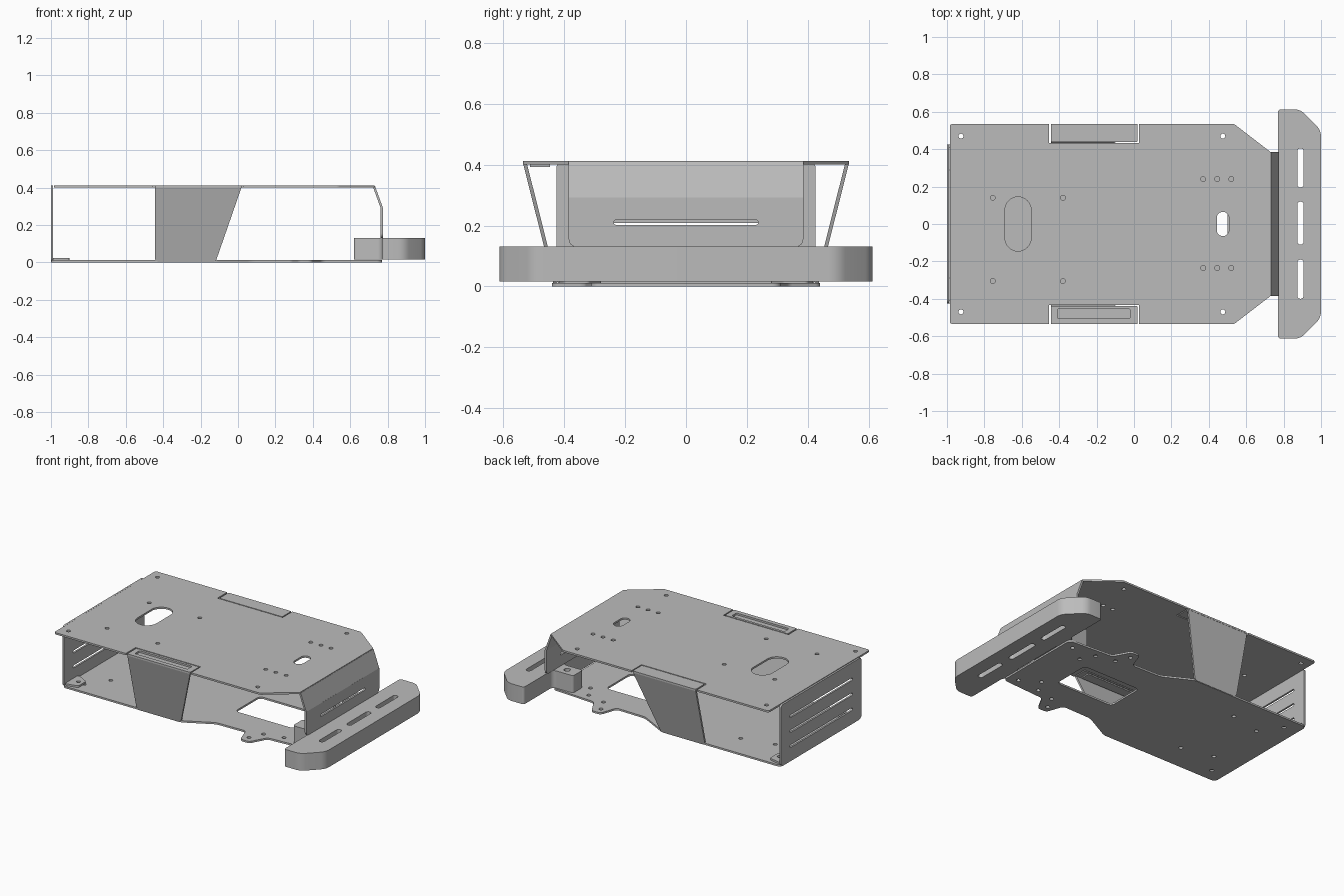
import bpy
import bmesh
from math import sin
from mathutils import Vector, Matrix

cube = bpy.data.objects.get("Cube")
if cube:
    bpy.data.objects.remove(cube, do_unlink=True)

steel = bpy.data.materials.new("grey_steel")
steel.use_nodes = True
GREY = (0.5, 0.5, 0.5, 1)
steel.diffuse_color = GREY
steel.node_tree.nodes["Principled BSDF"].inputs["Base Color"].default_value = GREY

T = 0.012  # sheet thickness
X, Y, Z = Vector((1, 0, 0)), Vector((0, 1, 0)), Vector((0, 0, 1))
parts = []


def rounded(points, radius=0.0, steps=6):
    """Closed outline with circular corners; a third value overrides the radius."""
    out = []
    n = len(points)
    for i, p in enumerate(points):
        r = p[2] if len(p) > 2 else radius
        c = Vector(p[:2])
        a = Vector(points[i - 1][:2]) - c
        b = Vector(points[(i + 1) % n][:2]) - c
        half = a.angle(b) / 2
        w = sin(half)
        d = min(r * (1 - w * w) ** 0.5 / w, a.length / 2, b.length / 2)
        if d < 1e-5:
            out.append(c)
            continue
        start, end = c + a.normalized() * d, c + b.normalized() * d
        for k in range(steps + 1):
            t = k / steps
            f, g, h = (1 - t) ** 2, 2 * w * t * (1 - t), t * t
            q = (start * f + c * g + end * h) / (f + g + h)
            if not out or (q - out[-1]).length > 1e-5:
                out.append(q)
    if (out[0] - out[-1]).length < 1e-5:
        out.pop()
    return out


def box(x0, x1, y0, y1, r=0.0):
    return rounded([(x0, y0), (x1, y0), (x1, y1), (x0, y1)], r)


def slot(cx, cy, lx, ly):
    return box(cx - lx / 2, cx + lx / 2, cy - ly / 2, cy + ly / 2, min(lx, ly) / 2)


def hole(cx, cy, d=0.026):
    return slot(cx, cy, d, d)


def sheet(name, outline, holes=(), origin=(0, 0, 0), u=X, v=Y, t=T):
    """Extruded plate with cut-outs, centred on the plane through origin."""
    curve = bpy.data.curves.new(name, 'CURVE')
    curve.dimensions = '2D'
    curve.fill_mode = 'BOTH'
    curve.extrude = t / 2
    for loop in (outline, *holes):
        s = curve.splines.new('POLY')
        s.points.add(len(loop) - 1)
        for pt, q in zip(s.points, loop):
            pt.co = (q[0], q[1], 0, 1)
        s.use_cyclic_u = True
    temp = bpy.data.objects.new(name + "_outline", curve)
    bpy.context.collection.objects.link(temp)
    bpy.context.view_layer.update()
    deps = bpy.context.evaluated_depsgraph_get()
    mesh = bpy.data.meshes.new_from_object(temp.evaluated_get(deps))
    bpy.data.objects.remove(temp, do_unlink=True)
    bpy.data.curves.remove(curve)
    m = Matrix((u, v, u.cross(v))).transposed().to_4x4()
    m.translation = origin
    mesh.transform(m)
    bm = bmesh.new()
    bm.from_mesh(mesh)
    bmesh.ops.remove_doubles(bm, verts=bm.verts, dist=1e-5)
    bmesh.ops.recalc_face_normals(bm, faces=bm.faces)
    bm.to_mesh(mesh)
    bm.free()
    mesh.materials.clear()
    mesh.materials.append(steel)
    obj = bpy.data.objects.new(name, mesh)
    bpy.context.collection.objects.link(obj)
    parts.append(obj)
    return obj


def mirrored(half):
    """Complete a +y half outline with its -y reflection."""
    return half + [(p[0], -p[1], *p[2:]) for p in reversed(half)]


# Top plate with notches for the side brackets
top_half = [(-0.985, 0.535, 0.015), (-0.455, 0.535), (-0.455, 0.432), (0.027, 0.432),
            (0.027, 0.535), (0.535, 0.535, 0.03), (0.73, 0.385)]
top_holes = [slot(-0.62, 0.0, 0.14, 0.29), slot(0.475, 0.0, 0.065, 0.13)]
for y in (0.47, -0.47):
    top_holes += [hole(-0.925, y), hole(0.475, y)]
for y in (0.14, -0.305):
    top_holes += [hole(-0.755, y), hole(-0.38, y)]
for x in (0.37, 0.445, 0.52):
    top_holes += [hole(x, 0.24), hole(x, -0.235)]
TOP = 0.406
sheet("top_plate", rounded(mirrored(top_half)[::-1]), top_holes, (0, 0, TOP))

# Bent apron at the bumper end: sloping strip, then a slotted upright
bend = Vector((0.769, 0, 0.29))
slope = Vector((0.727, 0, TOP)) - bend
sheet("apron_slope", box(-0.385, 0.385, 0, slope.length), (), bend, Y, slope.normalized())
apron = rounded([(-0.385, 0.13, 0.025), (0.385, 0.13, 0.025), (0.385, 0.292), (-0.385, 0.292)])
sheet("apron_upright", apron, [slot(0, 0.21, 0.475, 0.016)], (0.769, 0, 0), Y, Z)

# Bottom plate with waist, ears and a central window
bottom_half = [(-1.0, 0.43, 0.03), (-0.12, 0.43, 0.08), (0.07, 0.33, 0.1), (0.285, 0.325, 0.03),
               (0.325, 0.44, 0.03), (0.39, 0.44, 0.03), (0.45, 0.33, 0.04), (0.77, 0.31, 0.03)]
bottom_holes = [box(0.07, 0.5, -0.13, 0.13, 0.03)]
for s in (1, -1):
    for x, y in ((-0.9, 0.34), (-0.8, 0.2), (-0.58, 0.25), (0.355, 0.39),
                 (0.4, 0.3), (0.53, 0.27), (0.58, 0.18), (0.7, 0.255)):
        bottom_holes.append(hole(x, s * y))
sheet("bottom_plate", rounded(mirrored(bottom_half)[::-1]), bottom_holes, (0, 0, T / 2))

# Slotted end wall and its folded corner tabs
wall_slots = [slot(0, z, 0.66, 0.018) for z in (0.1, 0.2, 0.3)]
sheet("end_wall", box(-0.425, 0.425, 0.004, 0.41, 0.02), wall_slots, (-0.994, 0, 0), Y, Z)
for s, side in ((1, "back"), (-1, "front")):
    tab = [(-0.99, s * 0.27), (-0.9, s * 0.32), (-0.9, s * 0.4), (-0.99, s * 0.42)]
    sheet(side + "_corner_tab", rounded(tab, 0.015), [hole(-0.935, s * 0.35)], (0, 0, T * 1.5))

# Side brackets: flap flush with the top plate and a leaning tapered web
for s, side in ((1, "back"), (-1, "front")):
    foot = Vector((0, s * 0.428, 0.003))
    lean = Vector((0, s * 0.529, TOP)) - foot
    web = [(-0.445, 0, 0.025), (-0.12, 0, 0.025), (0.02, lean.length), (-0.445, lean.length)]
    sheet(side + "_bracket_web", rounded(web), (), foot, X, lean.normalized())
    y0, y1 = sorted((s * 0.439, s * 0.535))
    cut = [box(-0.41, -0.02, -0.505, -0.455, 0.008)] if s < 0 else []
    sheet(side + "_bracket_flap", box(-0.445, 0.02, y0, y1, 0.006), cut, (0, 0, TOP))
sheet("front_flap_backing", box(-0.415, -0.015, -0.512, -0.447), (), (0, 0, 0.396), t=0.008)

# Bumper with chamfered ends, three slots and two mounting lugs
bumper_half = [(0.62, 0.205, 0.015), (0.62, 0.307, 0.015), (0.77, 0.307, 0.03),
               (0.77, 0.613, 0.015), (0.89, 0.613, 0.08), (1.0, 0.5, 0.08)]
bumper_half.insert(0, (0.77, 0.205, 0.03))
bumper_holes = [slot(0.89, 0.3, 0.034, 0.21), slot(0.89, 0.005, 0.034, 0.23),
                slot(0.89, -0.295, 0.034, 0.21), hole(0.7, 0.255, 0.04), hole(0.7, -0.255, 0.04)]
sheet("bumper", rounded(mirrored(bumper_half)[::-1]), bumper_holes, (0, 0, 0.073), t=0.115)

# Smooth the rounded corners, keep the plate edges crisp
bpy.ops.object.select_all(action='DESELECT')
for obj in parts:
    obj.select_set(True)
bpy.context.view_layer.objects.active = parts[0]
bpy.ops.object.shade_smooth_by_angle()
